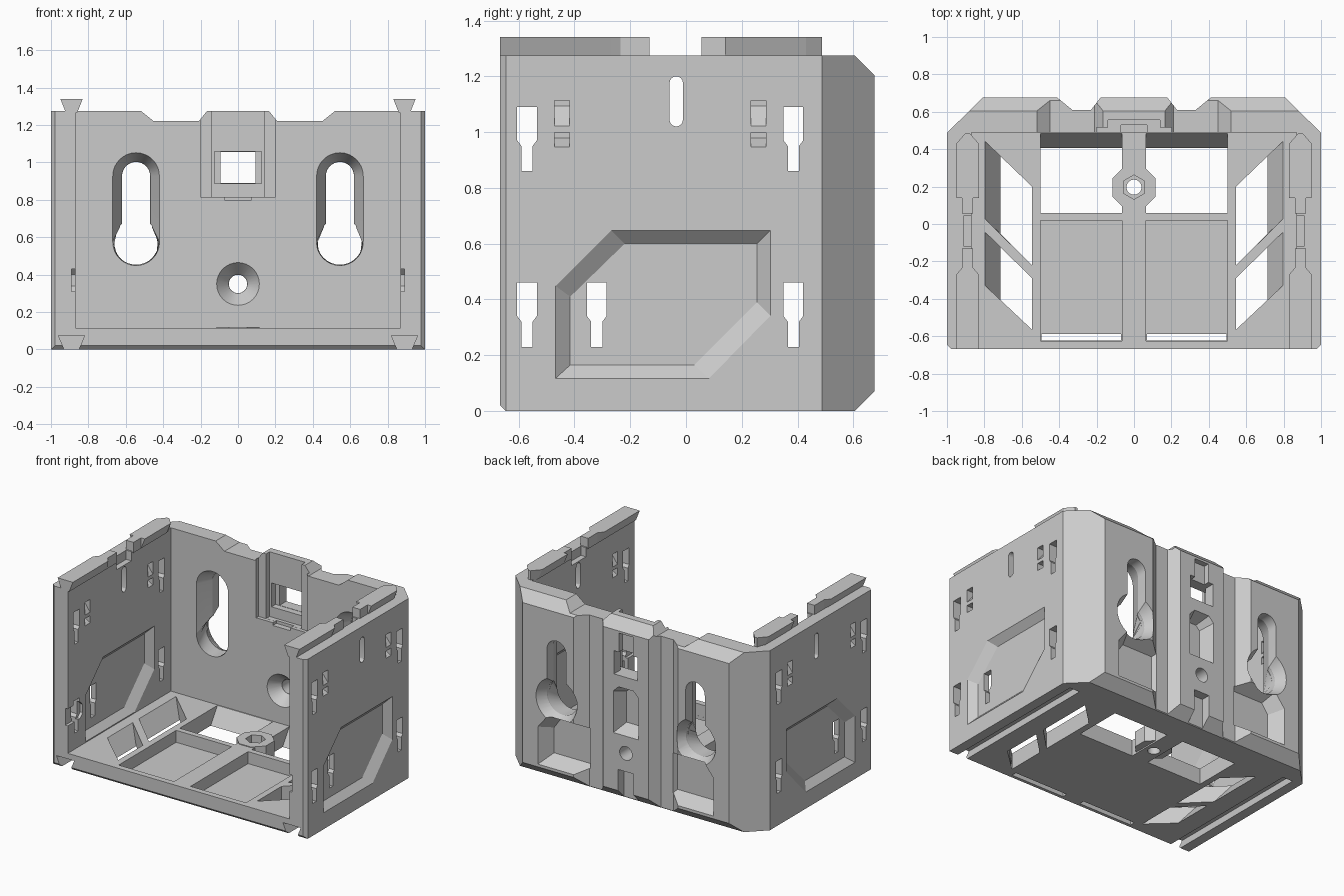
import bpy, bmesh
from math import sin, cos, pi, acos, radians

if "Cube" in bpy.data.objects:
    bpy.data.objects.remove(bpy.data.objects["Cube"])


def prism(name, axis, pts, a, b, pts_b=None, s=1):
    """Loft a profile along an axis from a to b; s=-1 mirrors it in x."""
    def place(p, d):
        u, v = p
        x, y, z = {'X': (d, u, v), 'Y': (u, d, v), 'Z': (u, v, d)}[axis]
        return (x * s, y, z)
    bm = bmesh.new()
    lo = [bm.verts.new(place(p, a)) for p in pts]
    hi = [bm.verts.new(place(p, b)) for p in (pts_b or pts)]
    n = len(lo)
    bm.faces.new(lo)
    bm.faces.new(hi[::-1])
    for i in range(n):
        j = (i + 1) % n
        bm.faces.new((lo[i], lo[j], hi[j], hi[i]))
    bmesh.ops.recalc_face_normals(bm, faces=bm.faces)
    me = bpy.data.meshes.new(name)
    bm.to_mesh(me)
    bm.free()
    ob = bpy.data.objects.new(name, me)
    bpy.context.collection.objects.link(ob)
    return ob


def rect(u0, u1, v0, v1):
    return [(u0, v0), (u1, v0), (u1, v1), (u0, v1)]


def circle(u, v, r, n=32, t0=0.0):
    return [(u + r * cos(t0 + 2 * pi * i / n), v + r * sin(t0 + 2 * pi * i / n)) for i in range(n)]


def arc(u, v, r, t0, t1, n=16):
    return [(u + r * cos(t0 + (t1 - t0) * i / n), v + r * sin(t0 + (t1 - t0) * i / n)) for i in range(n + 1)]


def keyhole(w, r):
    """Narrow rounded slot of half width w ending in a circle of radius r."""
    t = acos(min(1, w / r)) - 0.001
    return arc(.545, .927, w, 0, pi) + arc(.545, .575, r, pi - t, 2 * pi + t, 24)


def combine(body, ob, op):
    m = body.modifiers.new('b', 'BOOLEAN')
    m.operation, m.solver, m.object = op, 'EXACT', ob
    bpy.context.view_layer.objects.active = body
    bpy.ops.object.modifier_apply(modifier=m.name)
    bpy.data.objects.remove(ob)


def cut(axis, pts, a, b, pts_b=None, both=False):
    for s in ((1, -1) if both else (1,)):
        combine(housing, prism('cutter', axis, pts, a, b, pts_b, s), 'DIFFERENCE')


# Housing: chamfered footprint, hollowed out and open at front and top
housing = prism('housing', 'Z', [(-1, -.667), (1, -.667), (1, .487), (.81, .675),
                                 (-.81, .675), (-1, .487)], 0, 1.275)
cut('Z', rect(-.87, .87, -1, .49), .115, 2)

# Edge chamfers: back top, back bottom, front bottom, front uprights
cut('X', [(.58, 1.30), (.70, 1.30), (.70, 1.18)], -1.1, 1.1)
cut('X', [(.58, -.025), (.70, -.025), (.70, .095)], -1.1, 1.1)
cut('X', [(-.68, -.01), (-.68, .034), (-.636, -.01)], -1.1, 1.1)
cut('Z', [(1.01, -.68), (.965, -.68), (1.01, -.635)], -.1, 1.4, both=True)

# Floor: open windows, recessed panels, front slits, slanted side openings
cut('Z', rect(.065, .5, .06, .40), -.01, .12, rect(.065, .5, .06, .487), both=True)
cut('Z', rect(.065, .5, -.625, .02), .03, .2, both=True)
cut('Z', rect(.07, .495, -.624, -.587), -.1, .1, both=True)
for y0, y1, y2, y3 in ((.445, .2, -.22, .03), (-.04, -.29, -.565, -.325)):
    k = (y1 - y0) * .35
    top = [(.8, y0), (.545, y1), (.545, y2), (.8, y3)]
    low = [(.71, y0 + k), (.545, y1), (.545, y2), (.71, y3 + k)]
    cut('Z', low, -.005, .12, top, both=True)

# Screw boss on the middle beam with a hexagonal nut seat
combine(housing, prism('boss', 'Z', circle(0, .195, .125, 8, pi / 8), .01, .12), 'UNION')
cut('Z', circle(0, .197, .065, 6, pi / 6), .06, .2)
cut('Z', circle(0, .197, .04), -.1, .1)

# Dovetail grooves under the side walls
cut('Y', [(.855, -.01), (.925, -.01), (.96, .075), (.82, .075)], -1, .47, both=True)

# Side walls: bevelled pockets outside and inside
outer = [(-.47, .115), (-.47, .45), (-.27, .65), (.305, .65), (.305, .34), (.085, .115)]
inner = [(-.415, .165), (-.415, .41), (-.22, .60), (.255, .60), (.255, .39), (.03, .165)]
cut('X', inner, .955, 1.002, outer, True)
up = [(y, max(z, .12)) for y, z in outer]
cut('X', up, .868, .915, inner, True)

# Stepped slots through the side walls
for y, z in ((-.57, 1.09), (.385, 1.09), (-.57, .46), (.385, .46), (-.32, .46)):
    cut('X', [(y - .02, z - .23), (y + .02, z - .23), (y + .02, z - .14), (y + .035, z - .12),
              (y + .035, z), (y - .035, z), (y - .035, z - .12), (y - .02, z - .14)],
        .8, 1.1, both=True)

# Blind clip pockets in both faces of the side walls
for y in (-.445, .26):
    for z0, z1 in ((.945, .998), (1.02, 1.113)):
        big, small = rect(y - .027, y + .027, z0, z1), rect(y - .027, y + .027, z1 - .02, z1)
        cut('X', small, .945, 1.002, big, True)
        cut('X', big, .868, .92, small, True)

# Oval slot, inner top notch and inner front notch
cut('X', arc(-.035, 1.176, .024, 0, pi, 8) + arc(-.035, 1.044, .024, pi, 2 * pi, 8), .8, 1.1, both=True)
cut('X', rect(-.12, .045, 1.21, 1.3), .8, .91, both=True)
cut('X', [(-.7, .31), (-.53, .31), (-.50, .34), (-.50, .40), (-.53, .43), (-.7, .43)], .8, .89, both=True)

# Back wall: vertical grooves and dips in the top edge
cut('Z', [(.44, .70), (.33, .61), (.23, .61), (.16, .70)], -.1, 1.4, both=True)
cut('Y', [(.55, 1.30), (.45, 1.22), (.21, 1.22), (.145, 1.30)], .4, .8, both=True)

# Hanging keyholes, flared inside and around the lower circle outside
cut('Y', keyhole(.126, .126), .487, .60, keyhole(.076, .125), True)
cut('Y', keyhole(.075, .122), .58, .75, both=True)
cut('Y', circle(.545, .575, .118), .60, .69, circle(.545, .575, .17), True)

# Lower back pockets with bevelled edges
cut('Y', [(.34, .15), (.63, .15), (.63, .33), (.58, .40), (.34, .40)], .58, .69,
    [(.28, .08), (.70, .08), (.70, .36), (.62, .46), (.28, .46)], True)

# Countersunk screw hole
cut('Y', circle(0, .35, .116), .488, .565, circle(0, .35, .05))
cut('Y', circle(0, .35, .049), .5, .8)

# Latch seat: stepped recess, window, lower notch, outer slots
cut('Y', rect(-.2, .2, .815, 1.4), .4, .515)
cut('Y', rect(-.14, .14, .8155, 1.4), .4, .555)
cut('Y', rect(-.07, .07, .795, .85), .4, .53)
cut('Y', rect(-.125, .125, .888, 1.057), .55, .60)
cut('Y', rect(-.093, .093, .89, 1.055), .5, .8)
cut('Y', rect(-.055, .055, 1.0, 1.19), .635, .8)

# Centre back pocket and bottom notch
cut('Y', [(-.06, .52), (.06, .52), (.06, .74), (.03, .77), (-.03, .77), (-.06, .74)], .58, .68,
    [(-.1, .47), (.1, .47), (.1, .77), (.06, .81), (-.06, .81), (-.1, .77)])
cut('Y', rect(-.06, .06, -.1, .22), .61, .8)

# Dovetail rails on the side walls: full stretches, slim ends, pointed back tip
full = [(.86, 1.265), (.92, 1.265), (.95, 1.34), (.83, 1.34)]
slim = [(.86, 1.265), (.92, 1.265), (.92, 1.34), (.86, 1.34)]
tip = [(.88, 1.265), (.90, 1.265), (.90, 1.34), (.88, 1.34)]
for s, side in ((1, 'right'), (-1, 'left')):
    for part, a, b, p, q in (('front', -.667, -.27, full, full), ('front_taper', -.27, -.235, full, slim),
                             ('front_slim', -.235, -.13, slim, slim), ('back_slim', .055, .14, slim, slim),
                             ('back', .14, .43, full, full), ('back_tip', .43, .487, full, tip)):
        prism(f'{side}_rail_{part}', 'Y', p, a, b, q, s)

# Smooth only the round holes
bpy.ops.object.select_all(action='DESELECT')
housing.select_set(True)
bpy.context.view_layer.objects.active = housing
bpy.ops.object.shade_smooth_by_angle(angle=radians(20))
